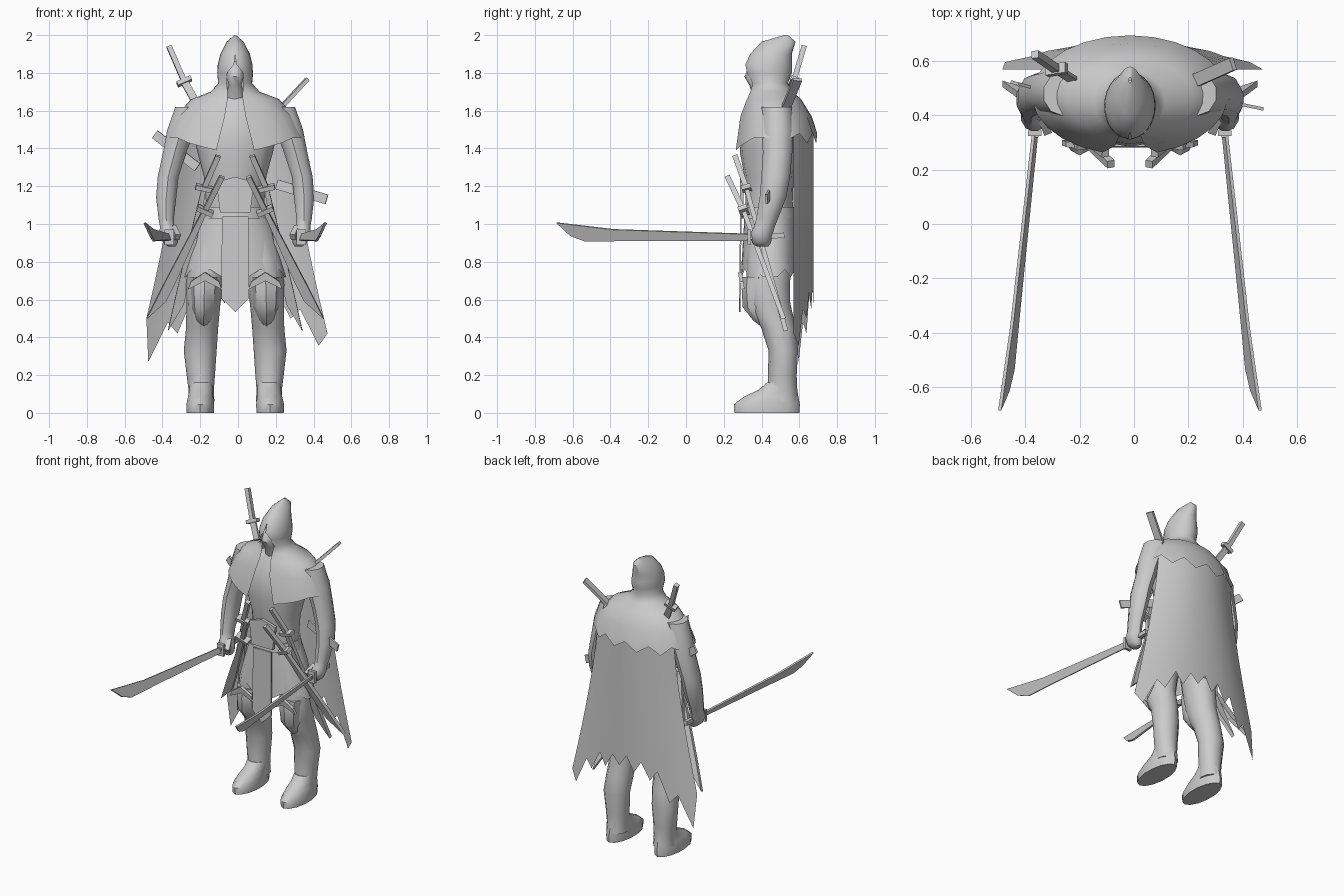
import bpy, bmesh, math
from mathutils import Vector

CX = -0.015  # the figure stands slightly off centre
grey = bpy.data.materials.new("plain_grey")
grey.diffuse_color = (0.6, 0.6, 0.6, 1)


def finish(name, bm, angle=40):
    bmesh.ops.recalc_face_normals(bm, faces=bm.faces)
    me = bpy.data.meshes.new(name)
    bm.to_mesh(me)
    bm.free()
    ob = bpy.data.objects.new(name, me)
    bpy.context.collection.objects.link(ob)
    me.materials.append(grey)
    ob.location.x = CX
    bpy.ops.object.select_all(action='DESELECT')
    bpy.context.view_layer.objects.active = ob
    ob.select_set(True)
    bpy.ops.object.shade_smooth_by_angle(angle=math.radians(angle))
    return ob


def loft(name, rings, n=12, side=1, angle=40):
    """Closed body through rings (z, cx, cy, rx, ry)."""
    bm = bmesh.new()
    rows = [[bm.verts.new((side * cx + rx * math.sin(math.tau * i / n),
                           cy - ry * math.cos(math.tau * i / n), z)) for i in range(n)]
            for z, cx, cy, rx, ry in rings]
    for a, b in zip(rows, rows[1:]):
        for i in range(n):
            j = (i + 1) % n
            bm.faces.new((a[i], a[j], b[j], b[i]))
    bm.faces.new(rows[0])
    bm.faces.new(rows[-1])
    return finish(name, bm, angle)


def sheet(name, nu, nv, f, angle=60):
    """Open surface from a function of u and v."""
    bm = bmesh.new()
    g = [[bm.verts.new(f(i, j)) for i in range(nu)] for j in range(nv)]
    for j in range(nv - 1):
        for i in range(nu - 1):
            bm.faces.new((g[j][i], g[j][i + 1], g[j + 1][i + 1], g[j + 1][i]))
    bmesh.ops.remove_doubles(bm, verts=bm.verts, dist=0.0005)
    return finish(name, bm, angle)


def blade(name, p, q, outline, up, thick=0.012):
    """Flat outline (t along p-q, h along up) with thickness."""
    p, q = Vector(p), Vector(q)
    d = q - p
    up = Vector(up)
    up = (up - d * up.dot(d) / d.length_squared).normalized()
    w = d.cross(up).normalized() * thick / 2
    bm = bmesh.new()
    a = [bm.verts.new(p + d * t + up * h + w) for t, h in outline]
    b = [bm.verts.new(p + d * t + up * h - w) for t, h in outline]
    bm.faces.new(a)
    bm.faces.new(b[::-1])
    for i in range(len(a)):
        j = (i + 1) % len(a)
        bm.faces.new((a[j], a[i], b[i], b[j]))
    return finish(name, bm, 20)


def bar(name, p, q, w, up, thick):
    return blade(name, p, q, [(0, -w), (1, -w), (1, w), (0, w)], up, thick)


# hood and shoulder capelet: one open-fronted cloth (z, cy, rx, ry, half gap)
HOOD = [(2.0, .53, .004, .01, 0), (1.965, .49, .045, .09, 0), (1.90, .45, .078, .11, 0),
        (1.845, .437, .092, .123, .006), (1.80, .435, .095, .125, .042), (1.745, .44, .09, .10, .045),
        (1.70, .45, .13, .115, .04), (1.66, .465, .235, .145, .04), (1.57, .475, .315, .19, .055),
        (1.455, .475, .362, .22, .10)]
NH = 25


def hood(i, j):
    z, cy, rx, ry, gap = HOOD[j]
    a0 = math.asin(gap / rx)
    a = a0 + (math.tau - 2 * a0) * i / (NH - 1)
    if j == len(HOOD) - 1:
        if min(i, NH - 1 - i) < 3:
            z -= 0.065 - 0.02 * min(i, NH - 1 - i)  # drooping front corners
        elif 8 <= i <= 16:
            z += (0.025, -0.03)[i % 2]              # ragged back hem
    return (rx * math.sin(a), cy - ry * math.cos(a), z)


sheet("hood_and_capelet", NH, len(HOOD), hood)
loft("face", [(1.86, 0, .40, .02, .03), (1.83, 0, .375, .042, .045), (1.78, 0, .365, .048, .055),
              (1.735, 0, .375, .035, .04), (1.66, 0, .43, .06, .07)], 10)

# torso, skirt and belt
loft("torso", [(1.68, 0, .45, .06, .08), (1.6, 0, .455, .2, .13), (1.5, 0, .45, .225, .155),
               (1.38, 0, .44, .20, .155), (1.25, 0, .44, .165, .13), (1.12, 0, .44, .155, .125),
               (1.0, 0, .44, .17, .13), (.88, 0, .45, .16, .12)], 16)
loft("belt", [(1.09, 0, .44, .165, .138), (1.03, 0, .44, .178, .145)], 16)
blade("belt_plate", (0, .295, 1.06), (0, .295, 1.25), [(0, -.08), (0, .08), (.85, .1), (1, 0), (.85, -.1)],
      (1, 0, 0), .02)


def skirt(i, j):
    t = j / 3
    a = math.tau * i / 24
    hem = .72 + (.04 if i % 6 in (2, 4) else 0)
    return ((.17 + .10 * t ** .8) * math.sin(a), .445 - (.135 + .02 * t) * math.cos(a),
            1.05 + (hem - 1.05) * t)


sheet("skirt", 25, 4, skirt)
blade("tabard", (0, .29, 1.04), (0, .285, .535), [(0, -.07), (.86, -.073), (1, 0), (.86, .073), (0, .07)],
      (1, 0, 0), .008)

# long ragged cape
HEM = [.5, .27, .48, .42, .62, .55, .66, .58, .68, .6, .66, .56, .64, .5, .55, .355, .42]


def cape(i, j):
    u, t = i / 8 - 1, j / 6
    z = 1.5 + (HEM[i] - 1.5) * t
    half = .29 + .18 * max(0, (1.5 - z)) ** 1.3
    return (half * u, .675 - .105 * abs(u) ** 2.2, z)


sheet("cape", 17, 7, cape)

# sword and scabbard outlines along their length
HELD = [(0, -.018), (.6, -.035), (.845, -.045), (.925, -.015), (1, .055), (.7, .025), (0, .018)]
SCABBARD = [(0, -.012), (.6, -.03), (.8, -.03), (1, .022), (.7, .022), (0, .012)]

for s in (-1, 1):
    n = "left" if s < 0 else "right"
    # legs, boots and knee guards
    loft(n + "_leg", [(.98, .09, .445, .09, .11), (.8, .14, .44, .105, .12), (.68, .16, .435, .10, .115),
                      (.58, .168, .44, .09, .112), (.45, .175, .49, .085, .092), (.33, .185, .515, .087, .078),
                      (.2, .182, .51, .075, .076), (.12, .18, .51, .067, .078), (.06, .18, .51, .07, .085)],
         12, s)
    loft(n + "_boot", [(0, .185, .428, .074, .172), (.045, .185, .428, .076, .175), (.085, .183, .45, .068, .145),
                       (.12, .18, .485, .064, .105), (.16, .18, .507, .066, .078)], 14, s)
    loft(n + "_knee_guard", [(.72, .16, .385, .085, .085), (.66, .163, .38, .078, .085), (.56, .165, .39, .07, .09),
                             (.49, .167, .415, .045, .06), (.455, .167, .43, .015, .03)], 8, s)
    blade(n + "_knee_crest", (s * .16, .30, .655), (s * .16, .285, .745),
          [(0, -.09), (.5, 0), (0, .09), (.45, .075), (1, 0), (.45, -.075)], (1, 0, 0), .02)

    # arm and fist
    loft(n + "_arm", [(1.62, .25, .48, .07, .08), (1.5, .285, .485, .078, .085), (1.38, .32, .485, .065, .078),
                      (1.25, .355, .475, .058, .076), (1.14, .365, .46, .056, .07), (1.03, .365, .43, .043, .058),
                      (.985, .36, .415, .04, .055), (.95, .352, .40, .052, .06), (.90, .342, .40, .04, .05),
                      (.88, .335, .405, .02, .03)], 10, s)
    bar(n + "_thumb", (s * .33, .40, .98), (s * .305, .34, .93), .017, (0, 0, 1), .03)

    # sword held forward
    blade(n + "_sword_blade", (s * .35, .33, .93), (s * .462, -.69, .955), HELD, (s * .35, 0, 1))
    bar(n + "_sword_grip", (s * .345, .52, .94), (s * .35, .32, .932), .014, (0, 0, 1), .025)
    bar(n + "_sword_guard", (s * .35, .345, .93), (s * .35, .325, .93), .04, (0, 0, 1), .05)

    # two sheathed swords at the hip
    for k, top, grd, end in (("outer", (.07, .22, 1.25), (.16, .305, 1.07), (.45, .52, .49)),
                             ("inner", (.09, .26, 1.38), (.165, .32, 1.19), (.335, .53, .43))):
        top, grd, end = (Vector((s * x, y, z)) for x, y, z in (top, grd, end))
        if k == "inner":
            top.z -= .02
        bar(f"{n}_{k}_hip_grip", top, grd, .014, (1, 0, 0), .028)
        mid = (end - grd).normalized() * .012
        bar(f"{n}_{k}_hip_guard", grd - mid, grd + mid, .045, (1, 0, 0), .05)
        blade(f"{n}_{k}_scabbard", grd, end, SCABBARD, (s, 0, 0), .025)

# swords slung over the back
bar("back_sword_grip", (-.35, .625, 1.94), (-.27, .57, 1.755), .014, (1, 0, 0), .028)
bar("back_sword_guard", (-.275, .573, 1.765), (-.265, .566, 1.745), .04, (1, 0, 0), .04)
bar("back_sword_blade", (-.27, .57, 1.755), (-.16, .50, 1.56), .02, (1, 0, 0), .014)
bar("back_scabbard", (.38, .59, 1.765), (.20, .51, 1.57), .024, (1, 0, 1), .02)

# short blades tucked behind the arms
bar("left_side_blade", (-.425, .52, 1.475), (-.2, .46, 1.30), .025, (0, 0, 1), .012)
bar("right_side_blade", (.485, .425, 1.13), (.22, .48, 1.21), .026, (0, 0, 1), .012)
